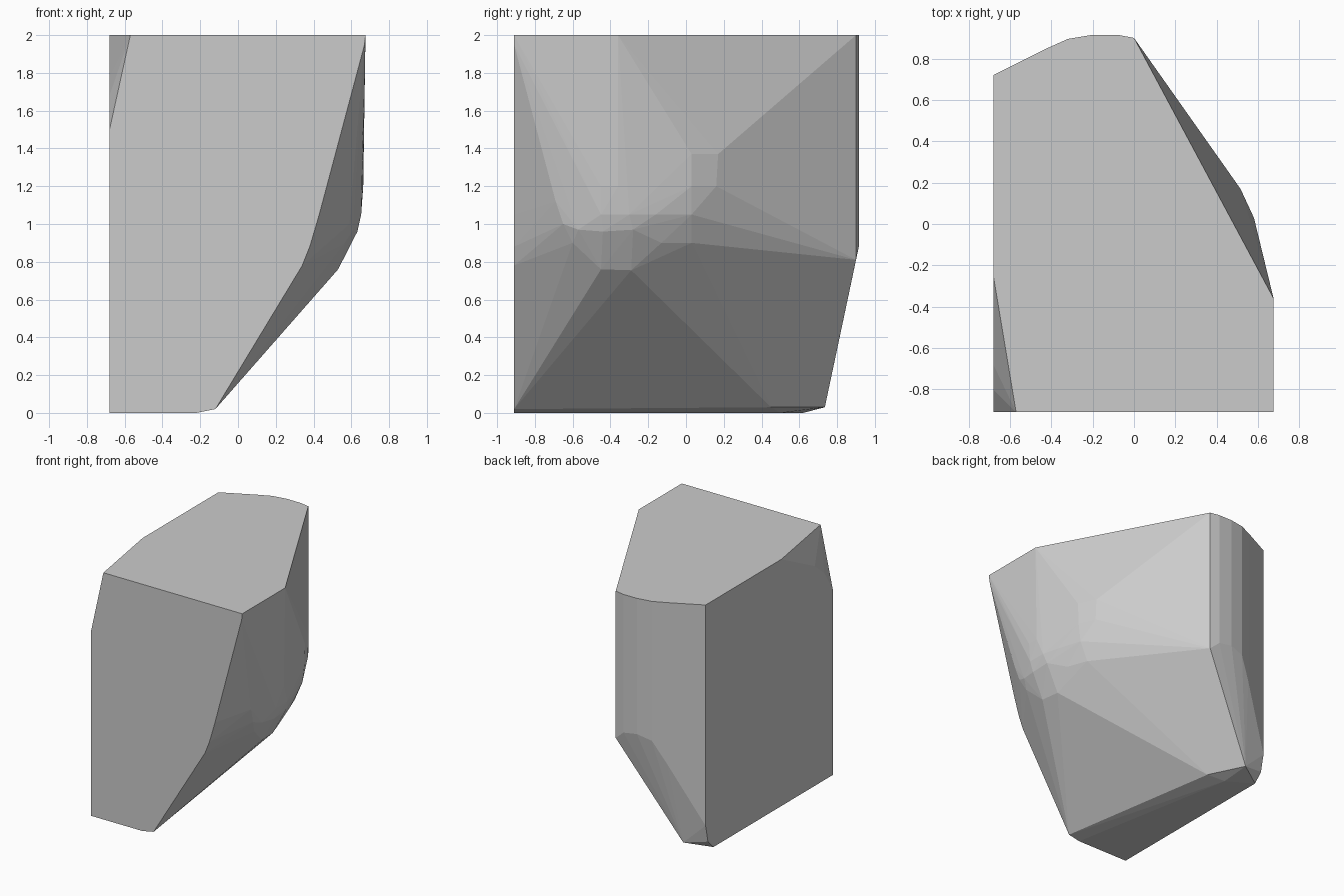
import bpy
import bmesh

default_cube = bpy.data.objects.get("Cube")
if default_cube:
    bpy.data.objects.remove(default_cube, do_unlink=True)

FRONT, LEFT, TOP = -.91, -.68, 2


def flat_grey(name, value):
    """One plain material, the same in viewport and render."""
    material = bpy.data.materials.new(name)
    material.use_nodes = True
    colour = (value, value, value, 1)
    material.diffuse_color = colour
    material.node_tree.nodes["Principled BSDF"].inputs["Base Color"].default_value = colour
    return material


def hull_object(name, points, material):
    """Faceted solid wrapped tightly around the given points."""
    bm = bmesh.new()
    for point in points:
        bm.verts.new(point)
    bmesh.ops.convex_hull(bm, input=bm.verts[:], use_existing_faces=False)
    # Drop points that ended up inside the solid
    bmesh.ops.delete(bm, geom=[v for v in bm.verts if not v.link_faces], context='VERTS')
    # Merge the triangles of each flat facet
    bmesh.ops.dissolve_limit(bm, angle_limit=.01, verts=bm.verts[:], edges=bm.edges[:])
    bmesh.ops.recalc_face_normals(bm, faces=bm.faces[:])
    mesh = bpy.data.meshes.new(name)
    bm.to_mesh(mesh)
    bm.free()
    mesh.materials.append(material)
    obj = bpy.data.objects.new(name, mesh)
    bpy.context.collection.objects.link(obj)
    return obj


# Flat front cut: outline in x and z
front_outline = [
    (LEFT, 0), (-.22, 0), (-.12, .02), (.34, .78), (.38, .88),
    (.43, 1.05), (.67, 1.95), (.675, TOP), (-.57, TOP), (LEFT, 1.5),
]
points = [(x, FRONT, z) for x, z in front_outline]

# Flat top cut: right-hand corner and the chipped front corner
points += [(.675, -.36, TOP), (LEFT, -.25, TOP)]
points += [(LEFT, -.68, 1.78), (LEFT, -.8, 1.68)]

# Rounded back: x, y and the height where each upright facet ends
back_wall = [
    (0, .9, .81), (-.08, .915, .88), (-.2, .915, .9),
    (-.32, .895, .87), (-.42, .85, .7), (LEFT, .72, .21),
]
for x, y, low in back_wall:
    points += [(x, y, TOP), (x, y, low)]

# Bottom edge towards the back
points += [
    (LEFT, .69, .07), (LEFT, .62, 0), (-.48, .5, 0),
    (-.49, .735, .03), (-.35, .45, .03),
]

# Worn side bulge: rings from the lower lip up to the upper shoulder
lower_lip = [(.43, -.02, .8), (.465, -.13, .78), (.515, -.29, .755), (.53, -.45, .76)]
lower_ring = [
    (.45, .13, .95), (.49, .03, .9), (.55, -.13, .9),
    (.59, -.29, .9), (.605, -.43, .91), (.565, -.6, .9),
]
middle_ring = [
    (.49, .14, 1.05), (.555, .03, 1.05), (.615, -.16, 1.05), (.627, -.28, .97),
    (.632, -.44, .96), (.61, -.57, .97), (.59, -.65, 1), (.6, -.69, 1.12),
]
shoulder = [
    (.515, .16, 1.2), (.515, .17, 1.37), (.575, .03, 1.2), (.58, .03, 1.37),
    (.65, -.3, 1.05), (.652, -.45, 1.05), (.663, -.36, 1.2), (.662, -.45, 1.2),
]
points += lower_lip + lower_ring + middle_ring + shoulder

hull_object("rock_chunk", points, flat_grey("stone grey", .6))
